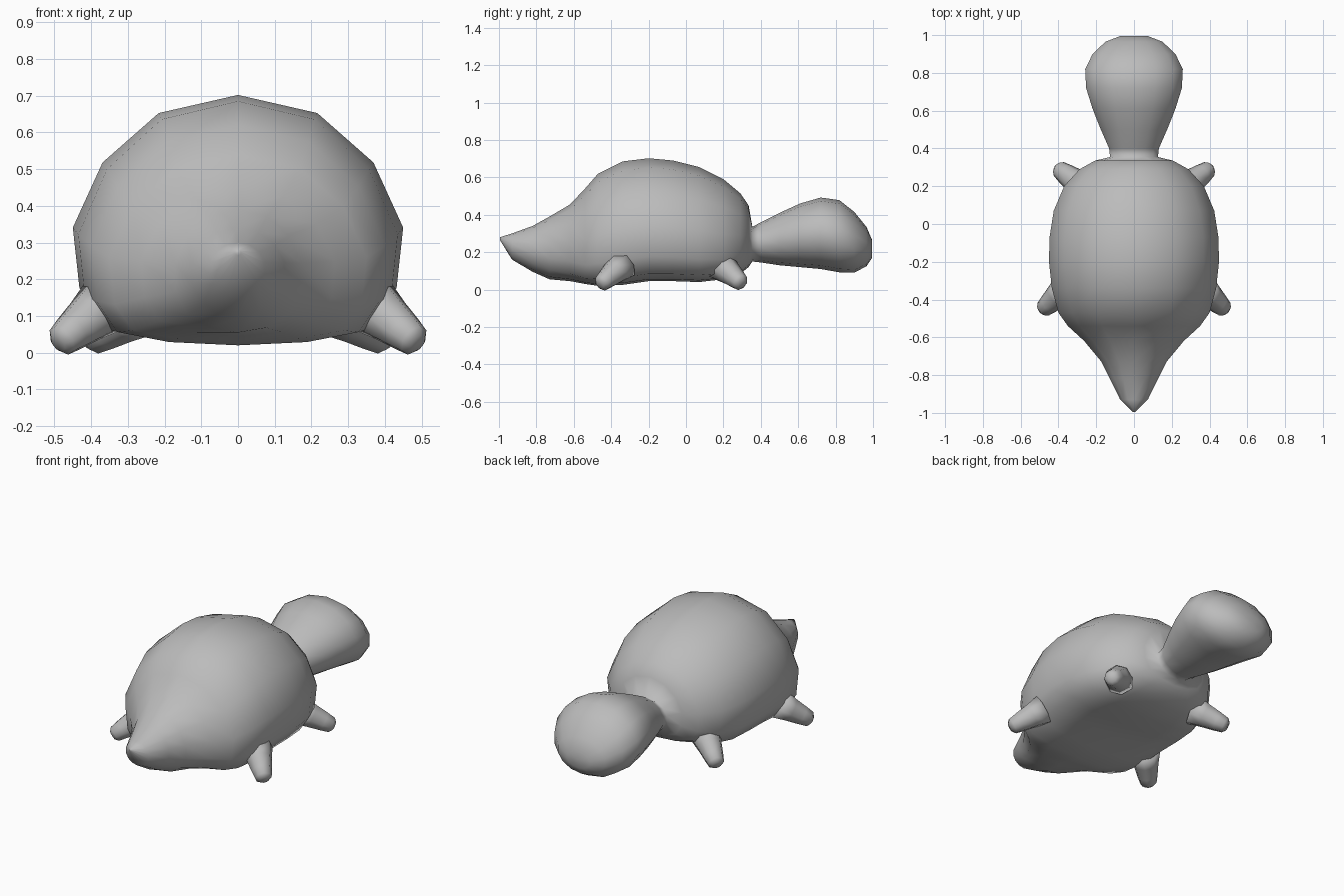
import bpy, bmesh, math
from mathutils import Vector

if "Cube" in bpy.data.objects:
    bpy.data.objects.remove(bpy.data.objects["Cube"])

grey = bpy.data.materials.new("warm grey")
grey.diffuse_color = (0.5, 0.5, 0.5, 1)
grey.use_nodes = True
grey.node_tree.nodes["Principled BSDF"].inputs["Base Color"].default_value = grey.diffuse_color

# Half sections from top to bottom: (width fraction, height fraction)
DOME = [(0, 1), (.48, .925), (.82, .72), (1, .45), (.96, .2), (.82, .06), (.47, .015), (0, 0)]
ROUND = [(math.sin(a * math.pi / 7), .5 + .5 * math.cos(a * math.pi / 7)) for a in range(8)]


def loft(name, rings):
    """Skin closed rings of points and cap both ends."""
    bm = bmesh.new()
    vs = [[bm.verts.new(p) for p in r] for r in rings]
    n = len(vs[0])
    for a, b in zip(vs, vs[1:]):
        for i in range(n):
            bm.faces.new((a[i], a[(i + 1) % n], b[(i + 1) % n], b[i]))
    for r in (vs[0], vs[-1]):
        c = bm.verts.new(sum((v.co for v in r), Vector()) / n)
        for i in range(n):
            bm.faces.new((r[i], r[(i + 1) % n], c))
    bmesh.ops.recalc_face_normals(bm, faces=bm.faces)
    for f in bm.faces:
        f.smooth = True
    me = bpy.data.meshes.new(name)
    bm.to_mesh(me)
    bm.free()
    me.materials.append(grey)
    ob = bpy.data.objects.new(name, me)
    bpy.context.collection.objects.link(ob)
    return ob


def section(y, w, bottom, top, dome):
    """Mirrored cross-section, blended between round and domed."""
    half = [(w * (d[0] * dome + r[0] * (1 - dome)),
             bottom + (top - bottom) * (d[1] * dome + r[1] * (1 - dome)))
            for d, r in zip(DOME, ROUND)]
    full = half + [(-x, z) for x, z in half[-2:0:-1]]
    return [Vector((x, y, z)) for x, z in full]


# Pointed snout, domed body, narrow neck and bulbous end: y, half width, bottom, top, dome
BODY = [(-.995, .008, .265, .28, 0), (-.93, .075, .16, .30, 0), (-.82, .13, .095, .34, 0),
        (-.73, .175, .055, .39, .3), (-.62, .265, .045, .455, .7), (-.54, .35, .03, .54, 1),
        (-.47, .40, .02, .62, 1), (-.34, .435, .025, .685, 1), (-.2, .45, .045, .702, 1),
        (-.07, .447, .045, .69, 1), (.07, .425, .04, .655, 1), (.2, .37, .055, .59, 1),
        (.29, .29, .085, .515, .8), (.335, .21, .12, .45, .5), (.355, .13, .15, .335, 0),
        (.40, .135, .145, .36, 0), (.50, .18, .13, .41, 0), (.61, .225, .12, .46, 0),
        (.72, .26, .11, .492, 0), (.82, .265, .092, .478, 0), (.90, .225, .09, .415, 0),
        (.965, .155, .125, .335, 0), (.995, .075, .17, .265, 0)]
loft("body", [section(*s) for s in BODY])


def leg(name, base, tip):
    """Stubby tapered leg with a rounded end."""
    base, tip = Vector(base), Vector(tip)
    q = (tip - base).to_track_quat('Z', 'Y')
    rings = []
    for t, r in [(0, .085), (.35, .068), (.7, .055), (.92, .045), (1, .025)]:
        c = base.lerp(tip, t)
        rings.append([c + q @ Vector((r * math.cos(i * math.tau / 8),
                                      r * math.sin(i * math.tau / 8), 0)) for i in range(8)])
    loft(name, rings)


for side, s in (("left", -1), ("right", 1)):
    leg("front_leg_" + side, (s * .36, -.34, .13), (s * .49, -.46, .025))
    leg("back_leg_" + side, (s * .26, .19, .125), (s * .41, .30, .03))
